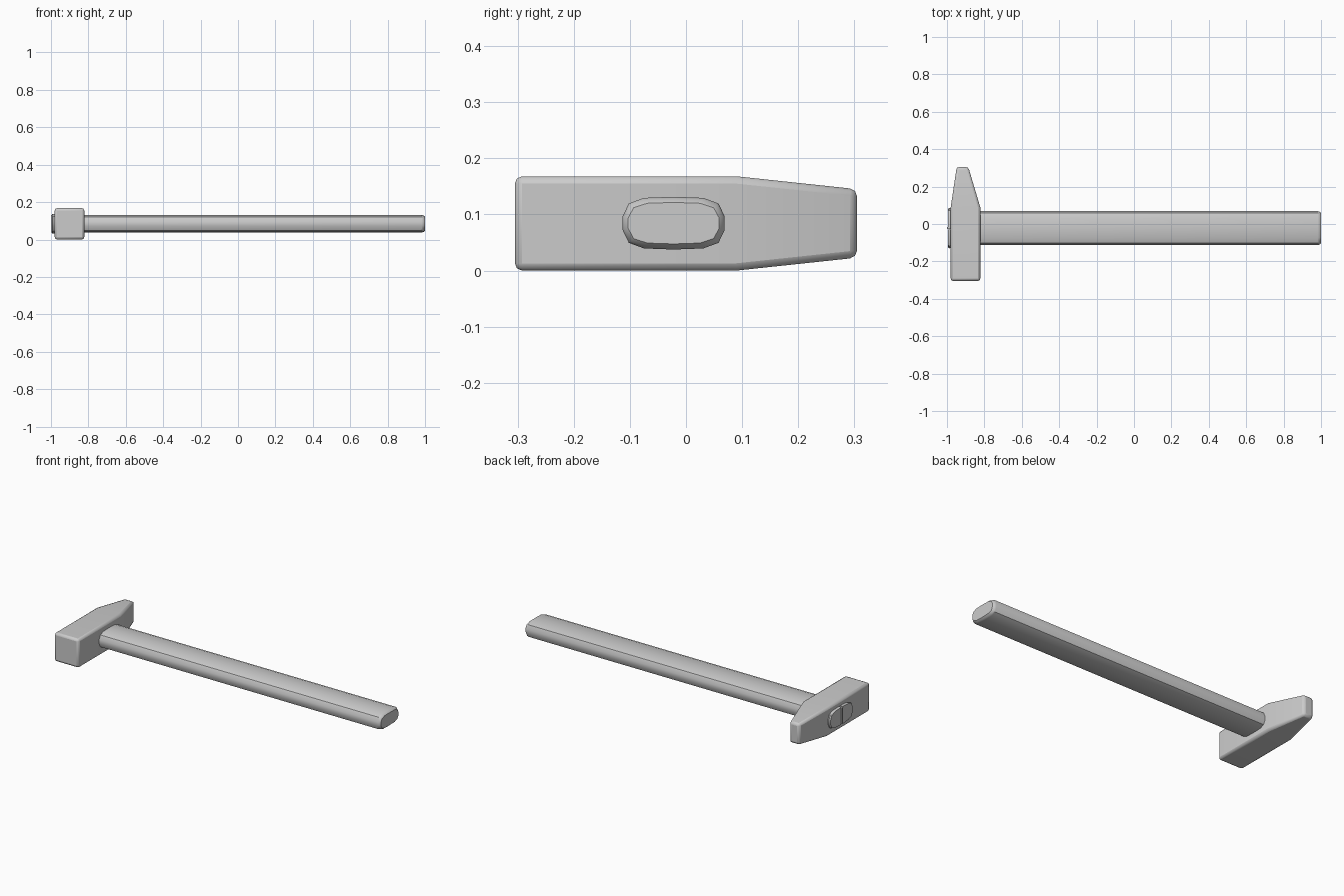
import bpy, bmesh

if "Cube" in bpy.data.objects:
    bpy.data.objects.remove(bpy.data.objects["Cube"])

CY, CZ = -0.022, 0.0845   # handle axis


def loft(name, rings, bevel=0, segments=2):
    """Skin matching rings of points, cap both ends."""
    bm = bmesh.new()
    loops = [[bm.verts.new(p) for p in ring] for ring in rings]
    n = len(loops[0])
    for a, b in zip(loops, loops[1:]):
        for i in range(n):
            j = (i + 1) % n
            bm.faces.new((a[i], a[j], b[j], b[i]))
    bm.faces.new(loops[0])
    bm.faces.new(loops[-1])
    bmesh.ops.recalc_face_normals(bm, faces=bm.faces)
    mesh = bpy.data.meshes.new(name)
    bm.to_mesh(mesh)
    bm.free()
    ob = bpy.data.objects.new(name, mesh)
    bpy.context.collection.objects.link(ob)
    if bevel:
        mod = ob.modifiers.new("Bevel", 'BEVEL')
        mod.width, mod.segments = bevel, segments
        mod.limit_method = 'ANGLE'
        mod.angle_limit = 0.6
    bpy.ops.object.select_all(action='DESELECT')
    ob.select_set(True)
    bpy.context.view_layer.objects.active = ob
    bpy.ops.object.shade_smooth_by_angle(angle=0.6)
    return ob


def rect(y, x0, x1, z0, z1):
    return [(x0, y, z0), (x1, y, z0), (x1, y, z1), (x0, y, z1)]


# Head: square striking block tapering to a blunt peen
loft("hammer_head", [rect(-0.305, -0.98, -0.822, 0.0, 0.168),
                     rect(0.09, -0.98, -0.822, 0.0, 0.168),
                     rect(0.305, -0.948, -0.886, 0.023, 0.145)], 0.013)

# Handle: flattened oval section, mirrored from one quadrant
quad = [(0.091, 0.012), (0.080, 0.035), (0.053, 0.045)]
half = quad + [(0.0, 0.047)]
upper = half + [(-y, z) for y, z in reversed(quad)]
section = upper + [(-y, -z) for y, z in upper]


def oval(x, inset):
    return [(x, CY + y - inset * y / 0.091, CZ + z - inset * z / 0.047)
            for y, z in section]


loft("handle", [oval(-0.93, 0), oval(0.982, 0), oval(0.992, 0.003), oval(1.0, 0.010)])

# Flared handle end, split in two halves around the wedge
for side, label in ((1, "back"), (-1, "front")):
    def d_shape(x, s):
        pts = [(0.007, -0.047 * s)]
        pts += [(y * s * 1.05, -z * s) for y, z in reversed(quad)]
        pts += [(y * s * 1.05, z * s) for y, z in quad] + [(0.007, 0.047 * s)]
        return [(x, CY + side * y, CZ + z) for y, z in pts]
    loft("handle_tip_" + label, [d_shape(-0.92, 1.0), d_shape(-0.988, 1.13),
                                 d_shape(-0.995, 1.07)])

# Wedge
loft("wedge", [rect(CY - 0.006, -1.0, -0.93, 0.038, 0.131),
               rect(CY + 0.006, -1.0, -0.93, 0.038, 0.131)])
